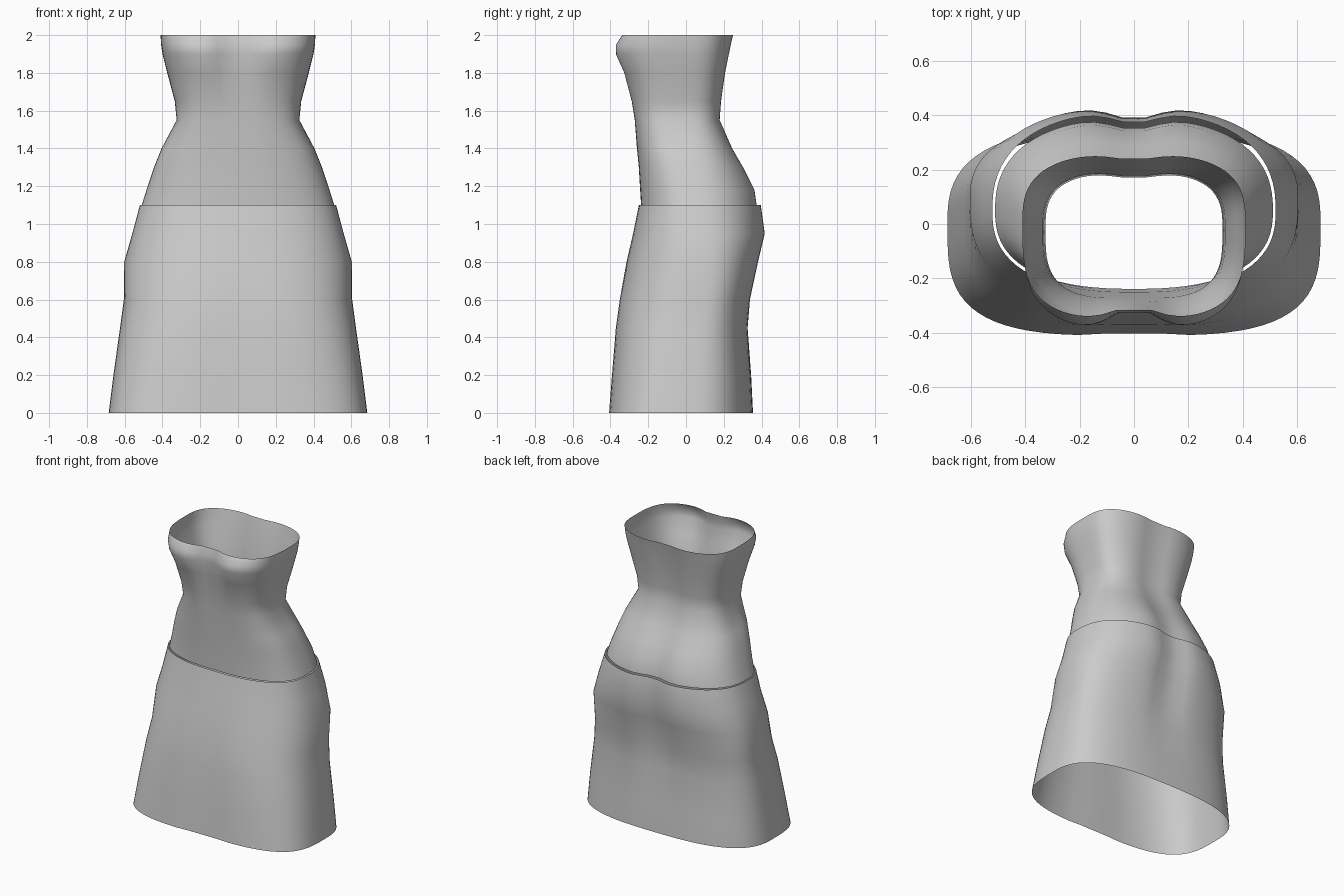
import bpy, bmesh
from math import sin, cos, pi, exp, copysign

if "Cube" in bpy.data.objects:
    bpy.data.objects.remove(bpy.data.objects["Cube"])

SEGMENTS = 72
cloth = bpy.data.materials.new("plain grey cloth")
cloth.use_nodes = True
grey = (0.6, 0.6, 0.6, 1)
cloth.diffuse_color = grey
cloth.node_tree.nodes["Principled BSDF"].inputs["Base Color"].default_value = grey


def ring_point(t, half_width, front, back, mid, p_front, p_back, front_dip, back_dip):
    """Rounded-box outline with a dip on the centre line at front and back."""
    s, c = sin(t), cos(t)
    p = p_back if s > 0 else p_front
    x = half_width * copysign(abs(c) ** (2 / p), c)
    reach = (back - mid) if s > 0 else (mid - front)
    y = mid + reach * copysign(abs(s) ** (2 / p), s)
    dip = back_dip if s > 0 else front_dip
    y -= copysign(dip * exp(-(x / 0.11) ** 2), s)
    return x, y


def loft(name, rings):
    """Open tube through a stack of outlines, lowest first."""
    bm = bmesh.new()
    loops = []
    for z, *shape in rings:
        loops.append([bm.verts.new((*ring_point(2 * pi * (i + 0.5) / SEGMENTS, *shape), z))
                      for i in range(SEGMENTS)])
    for low, high in zip(loops, loops[1:]):
        for i in range(SEGMENTS):
            j = (i + 1) % SEGMENTS
            bm.faces.new((low[i], low[j], high[j], high[i]))
    mesh = bpy.data.meshes.new(name)
    bm.to_mesh(mesh)
    bm.free()
    mesh.materials.append(cloth)
    mesh.shade_smooth()
    obj = bpy.data.objects.new(name, mesh)
    bpy.context.collection.objects.link(obj)
    return obj


# Each row: z, half width, front, back, widest y, front and back squareness, front and back dip

# Flared skirt, fullest at the seat, open at hem and top
loft("skirt", [
    (0.0, .685, -.41, .355, 0, 3.4, 2.8, -.02, 0),
    (0.2, .66, -.395, .345, .02, 3.2, 2.8, -.015, 0),
    (0.45, .625, -.375, .33, .05, 3, 2.7, -.01, .01),
    (0.6, .605, -.355, .345, .08, 2.8, 2.6, -.01, .03),
    (0.8, .603, -.315, .39, .09, 2.6, 2.5, 0, .04),
    (0.95, .56, -.28, .43, .07, 2.5, 2.4, 0, .045),
    (1.1, .52, -.25, .41, .05, 2.5, 2.4, 0, .04),
])

# Fitted bodice, tucked just inside the skirt and flaring to the bust
loft("bodice", [
    (1.1, .51, -.238, .388, .05, 2.5, 2.4, 0, .04),
    (1.18, .485, -.243, .378, .04, 2.5, 2.4, 0, .04),
    (1.3, .445, -.25, .315, .02, 2.7, 2.5, 0, .03),
    (1.4, .405, -.26, .255, 0, 2.9, 2.7, 0, .025),
    (1.55, .325, -.275, .188, -.02, 3.3, 3, .005, .02),
    (1.65, .335, -.295, .195, -.02, 3.2, 3, .015, .02),
    (1.8, .375, -.34, .215, 0, 3.1, 2.9, .04, .02),
    (1.9, .4, -.388, .235, 0, 3.1, 2.9, .08, .02),
    (1.95, .408, -.385, .245, 0, 3.2, 2.9, .08, .02),
    (2.0, .41, -.348, .257, 0, 3.3, 2.9, .045, .02),
])
